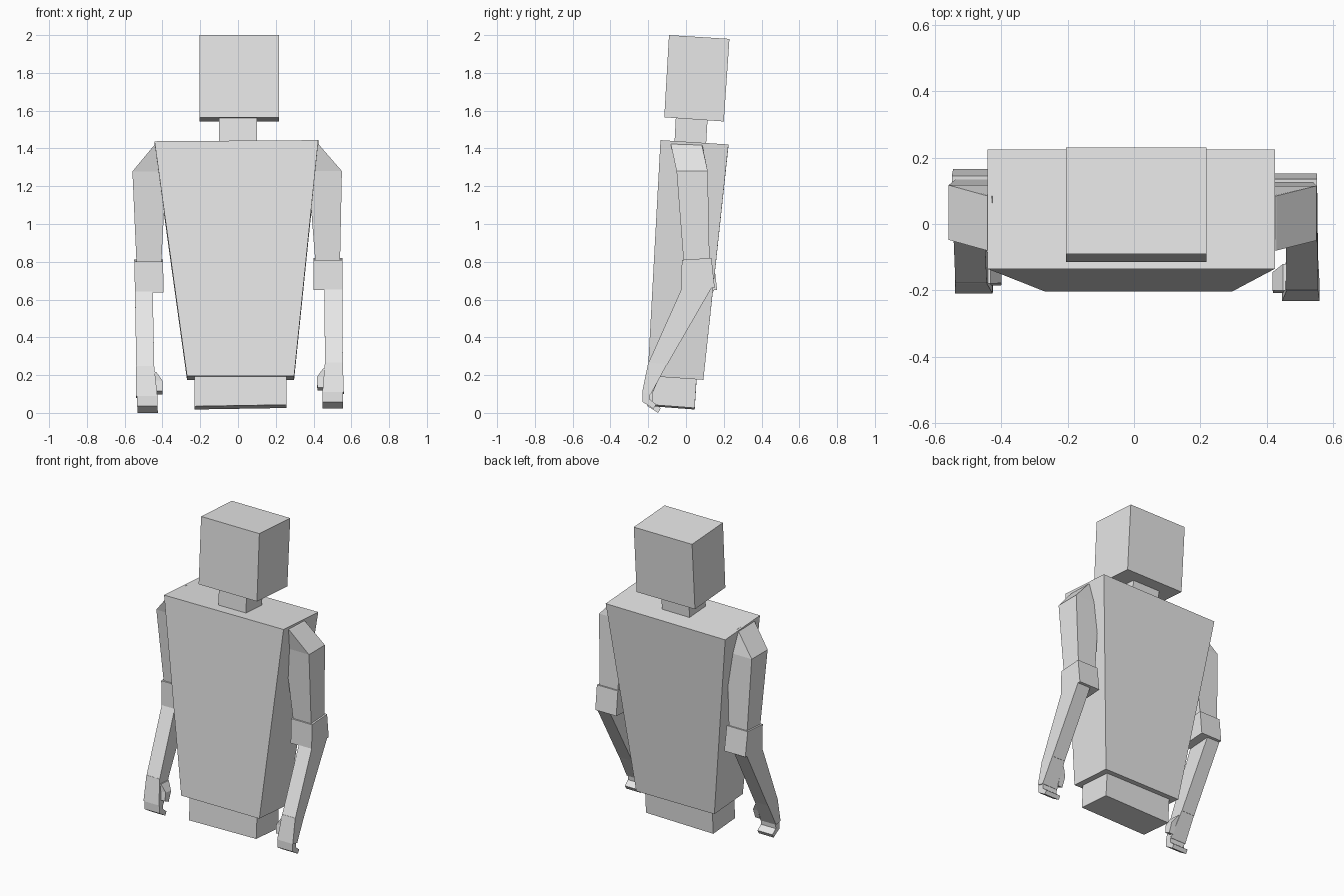
import bpy, bmesh

if "Cube" in bpy.data.objects:
    bpy.data.objects.remove(bpy.data.objects["Cube"], do_unlink=True)

grey = bpy.data.materials.new("light_grey")
grey.use_nodes = True
colour = (0.8, 0.8, 0.8, 1)
grey.diffuse_color = colour
grey.node_tree.nodes["Principled BSDF"].inputs["Base Color"].default_value = colour


def loft(name, rings, place=lambda x, y, z: (x, y, z)):
    """Four-sided loft. Ring: x range, front (y, z), back (y, z), z drop at the outer x."""
    bm = bmesh.new()
    loops = []
    for (x0, x1), (yf, zf), (yb, zb), drop in rings:
        corners = [(x0, yf, zf), (x1, yf, zf - drop), (x1, yb, zb - drop), (x0, yb, zb)]
        loops.append([bm.verts.new(place(*c)) for c in corners])
    bm.faces.new(loops[0])
    bm.faces.new(loops[-1])
    for a, b in zip(loops, loops[1:]):
        for i in range(4):
            j = (i + 1) % 4
            bm.faces.new((a[i], a[j], b[j], b[i]))
    bmesh.ops.recalc_face_normals(bm, faces=bm.faces)
    mesh = bpy.data.meshes.new(name)
    bm.to_mesh(mesh)
    bm.free()
    mesh.materials.append(grey)
    obj = bpy.data.objects.new(name, mesh)
    bpy.context.collection.objects.link(obj)
    return obj


# Head, neck and trunk, all leaning slightly
loft("head", [((-.205, .218), (-.115, 1.565), (.2, 1.543), 0),
              ((-.205, .218), (-.09, 2.0), (.23, 1.98), 0)])
loft("neck", [((-.1, .1), (-.062, 1.41), (.105, 1.4), 0),
              ((-.1, .1), (-.053, 1.58), (.115, 1.57), 0)])
loft("torso", [((-.27, .297), (-.203, .195), (.092, .175), 0),
               ((-.442, .425), (-.135, 1.438), (.225, 1.415), -.006)])
loft("pelvis", [((-.23, .258), (-.18, .035), (.046, .018), -.008),
                ((-.23, .258), (-.17, .21), (.057, .19), -.008)])


def left_side(x, y, z):
    return x, y, z


def right_side(x, y, z):
    # Mirrored, with the arm hanging a little lower and further back
    low = (1.4 - z) / 1.4
    return -(x + .012 - .035 * low), y + .025 * low, z - .022 * low


# Arms
for side, place in (("left", left_side), ("right", right_side)):
    loft(side + "_upper_arm", [
        ((.41, .54), (-.012, .79), (.125, .79), 0),
        ((.372, .55), (-.05, 1.28), (.115, 1.28), 0),
        ((.415, .43), (-.08, 1.43), (.085, 1.425), .012)], place)
    loft(side + "_elbow", [
        ((.4, .552), (-.025, .65), (.152, .662), 0),
        ((.4, .552), (-.022, .81), (.135, .82), 0)], place)
    loft(side + "_forearm", [
        ((.46, .555), (-.2, .262), (-.1, .255), 0),
        ((.458, .552), (-.022, .66), (.14, .67), 0)], place)
    loft(side + "_palm", [
        ((.447, .56), (-.232, .11), (-.186, .1), 0),
        ((.46, .555), (-.2, .266), (-.1, .258), 0)], place)
    loft(side + "_fingers", [
        ((.447, .555), (-.172, .022), (-.158, .045), 0),
        ((.447, .555), (-.23, .058), (-.192, .072), 0),
        ((.447, .555), (-.23, .115), (-.188, .11), 0)], place)
    loft(side + "_thumb", [
        ((.42, .452), (-.208, .135), (-.17, .118), 0),
        ((.418, .46), (-.2, .19), (-.145, .18), 0),
        ((.45, .475), (-.2, .235), (-.12, .23), 0)], place)
